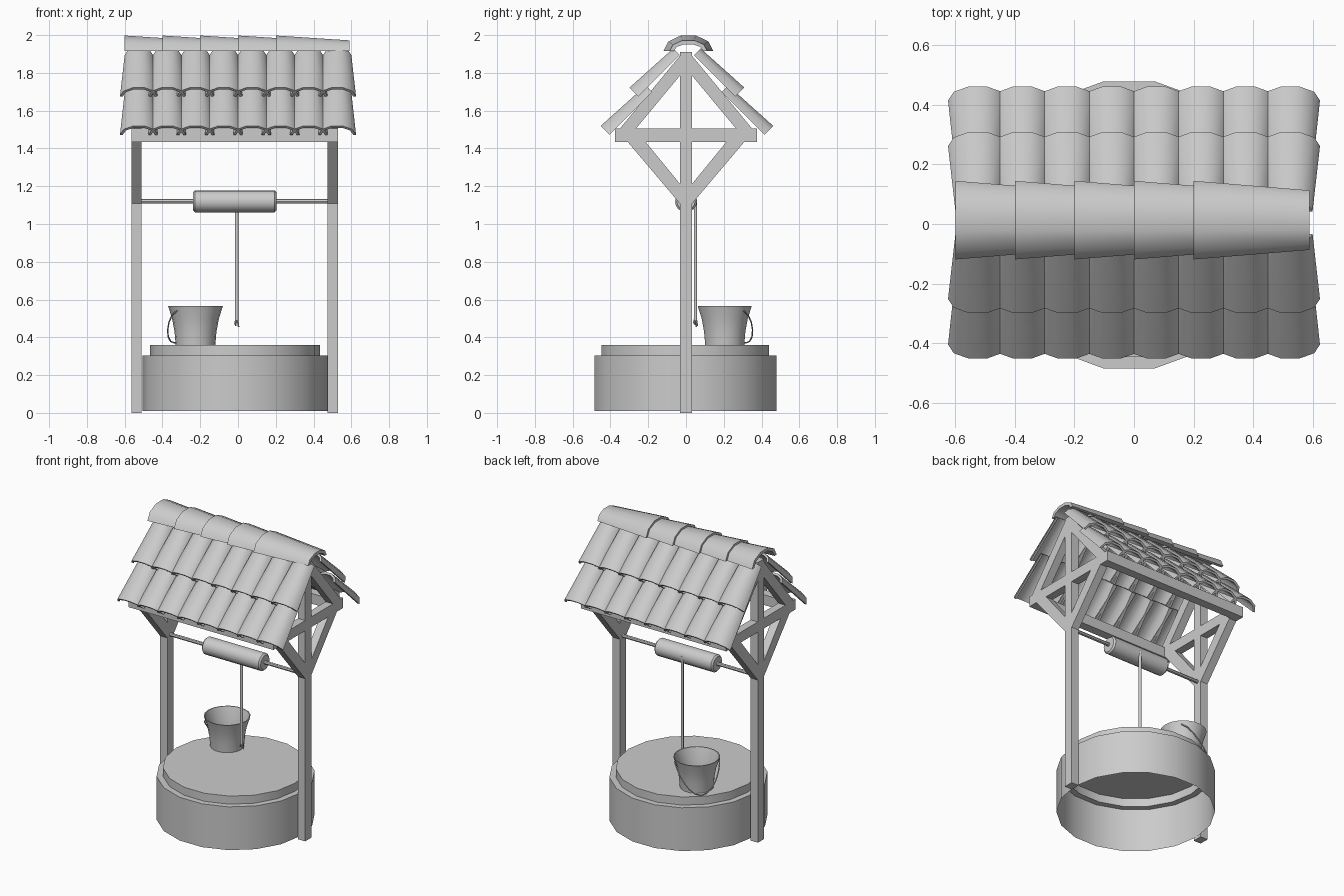
import bpy, bmesh, math
from mathutils import Vector

if "Cube" in bpy.data.objects:
    bpy.data.objects.remove(bpy.data.objects["Cube"])

S = math.sqrt(0.5)


def finish(name, verts, faces, angle=None, closed=True):
    me = bpy.data.meshes.new(name)
    me.from_pydata([tuple(v) for v in verts], [], faces)
    if closed:
        bm = bmesh.new()
        bm.from_mesh(me)
        bmesh.ops.recalc_face_normals(bm, faces=bm.faces)
        bm.to_mesh(me)
        bm.free()
    ob = bpy.data.objects.new(name, me)
    bpy.context.collection.objects.link(ob)
    if angle:
        bpy.ops.object.select_all(action='DESELECT')
        ob.select_set(True)
        bpy.context.view_layer.objects.active = ob
        bpy.ops.object.shade_smooth_by_angle(angle=math.radians(angle))
    return ob


def lathe(name, profile, n, centre=(0, 0, 0), axis='z', caps=(True, True)):
    """Revolve (radius, height) points, first and last ring optionally capped."""
    c = Vector(centre)
    verts, faces = [], []
    for r, h in profile:
        for i in range(n):
            a = 2 * math.pi * i / n
            p = (r * math.cos(a), r * math.sin(a), h)
            verts.append(c + Vector(p if axis == 'z' else (p[2], p[0], p[1])))
    for k in range(len(profile) - 1):
        for i in range(n):
            j = (i + 1) % n
            faces.append((k * n + i, k * n + j, k * n + n + j, k * n + n + i))
    if caps[0]:
        faces.append(tuple(reversed(range(n))))
    if caps[1]:
        faces.append(tuple(range(len(verts) - n, len(verts))))
    return finish(name, verts, faces, 35, closed=all(caps))


def slab(name, x0, x1, outline):
    """Extrude a (y, z) outline from x0 to x1."""
    n = len(outline)
    verts = [(x, y, z) for x in (x0, x1) for y, z in outline]
    faces = [tuple(range(n)), tuple(range(n, 2 * n))]
    faces += [(i, (i + 1) % n, n + (i + 1) % n, n + i) for i in range(n)]
    return finish(name, verts, faces)


def rect(y0, y1, z0, z1):
    return [(y0, z0), (y1, z0), (y1, z1), (y0, z1)]


def barrel_tile(name, start, along, across, up, length, wide, narrow, t):
    """Tapered, arched tile; wide and narrow are (half width, height)."""
    start, along, across, up = map(Vector, (start, along, across, up))
    segs = 5
    verts, faces = [], []
    for d, (w, h) in ((0, wide), (length, narrow)):
        for k in (0, t):
            for i in range(segs + 1):
                a = math.pi * i / segs
                verts.append(start + along * d + across * (w - k) * math.cos(a)
                             + up * (h - k) * math.sin(a))
    m = segs + 1
    for i in range(segs):
        faces += [(i, i + 1, 2 * m + i + 1, 2 * m + i),
                  (m + i, m + i + 1, 3 * m + i + 1, 3 * m + i),
                  (i, i + 1, m + i + 1, m + i),
                  (2 * m + i, 2 * m + i + 1, 3 * m + i + 1, 3 * m + i)]
    faces += [(0, m, 3 * m, 2 * m), (segs, m + segs, 3 * m + segs, 2 * m + segs)]
    return finish(name, verts, faces, 45)


def tube(name, points, radius):
    cu = bpy.data.curves.new(name, 'CURVE')
    cu.dimensions = '3D'
    cu.bevel_depth = radius
    cu.bevel_resolution = 1
    cu.use_fill_caps = True
    sp = cu.splines.new('POLY')
    sp.points.add(len(points) - 1)
    for p, q in zip(sp.points, points):
        p.co = (*q, 1)
    ob = bpy.data.objects.new(name, cu)
    bpy.context.collection.objects.link(ob)
    return ob


# Well wall with stepped lid, one shell open at the bottom
lathe("well_wall", [(0.49, 0.01), (0.49, 0.305), (0.45, 0.305), (0.45, 0.36)],
      18, (-0.016, -0.003, 0), caps=(False, True))

# Timber frame at each end
for side, x0, x1 in (("left", -0.565, -0.51), ("right", 0.475, 0.53)):
    slab(side + "_post", x0, x1, rect(-0.033, 0.033, 0, 1.91))
    slab(side + "_cross_beam", x0, x1, rect(-0.375, 0.375, 1.435, 1.505))
    for s in (-1, 1):
        slab(side + "_rafter", x0, x1,
             [(s * y, z) for y, z in ((0.02, 1.905), (0.35, 1.505), (0.265, 1.505), (0.02, 1.80))])
        slab(side + "_brace", x0, x1,
             [(s * y, z) for y, z in ((0.03, 1.105), (0.31, 1.436), (0.215, 1.436), (0.03, 1.21))])

# Long beams under the eaves
for s in (-1, 1):
    slab("eave_beam", -0.51, 0.475, rect(s * 0.375, s * 0.315, 1.435, 1.505))

# Roof tiles: two overlapping rows of eight on each slope
for s in (-1, 1):
    for row, (y, z, length) in enumerate(((0.41, 1.472, 0.32), (0.257, 1.675, 0.31))):
        for i in range(8):
            barrel_tile(f"roof_tile_{row}", (-0.525 + 0.15 * i, s * y + 0.005, z),
                        (0, -s * S, S), (1, 0, 0), (0, s * S, S),
                        length, (0.1, 0.07), (0.075, 0.052), 0.015)

# Ridge tiles, each tucked under its left neighbour
for i in range(5):
    barrel_tile("ridge_tile", (-0.6 + 0.2 * i, 0.013, 1.915), (1, 0, 0), (0, 1, 0), (0, 0, 1),
                0.39, (0.132, 0.087), (0.1, 0.06), 0.022)

# Winding drum, axle and rope with frayed end
lathe("drum", [(0.048, -0.238), (0.058, -0.228), (0.058, 0.194), (0.048, 0.204)],
      16, (0, 0, 1.12), 'x')
lathe("axle", [(0.012, -0.52), (0.012, 0.48)], 8, (0, 0, 1.12), 'x')
tube("rope", [(-0.007, 0.05, 1.13), (-0.007, 0.05, 0.49)], 0.01)
for k in range(4):
    a = k * math.pi / 2 + 0.4
    dx, dy = math.cos(a), math.sin(a)
    tube("rope_strand", [(-0.007 + 0.005 * dx, 0.05 + 0.005 * dy, 0.495),
                         (-0.007 + 0.011 * dx, 0.05 + 0.011 * dy, 0.455 + 0.006 * k)], 0.004)

# Flared bucket, hollow
BX, BY = -0.225, 0.205
lathe("bucket", [(0.105, 0.36), (0.111, 0.43), (0.124, 0.50), (0.145, 0.565),
                 (0.139, 0.565), (0.118, 0.50), (0.105, 0.43), (0.099, 0.37)],
      18, (BX, BY, 0))

# Bucket handle hanging outside the bucket
pts = []
for i in range(13):
    a = math.pi * i / 12
    u, d = 0.14 * math.cos(a), math.sin(a)
    out = 0.155 * d
    pts.append((BX + S * (u - out), BY + S * (u + out), 0.54 - 0.17 * d ** 1.5))
tube("bucket_handle", pts, 0.004)
